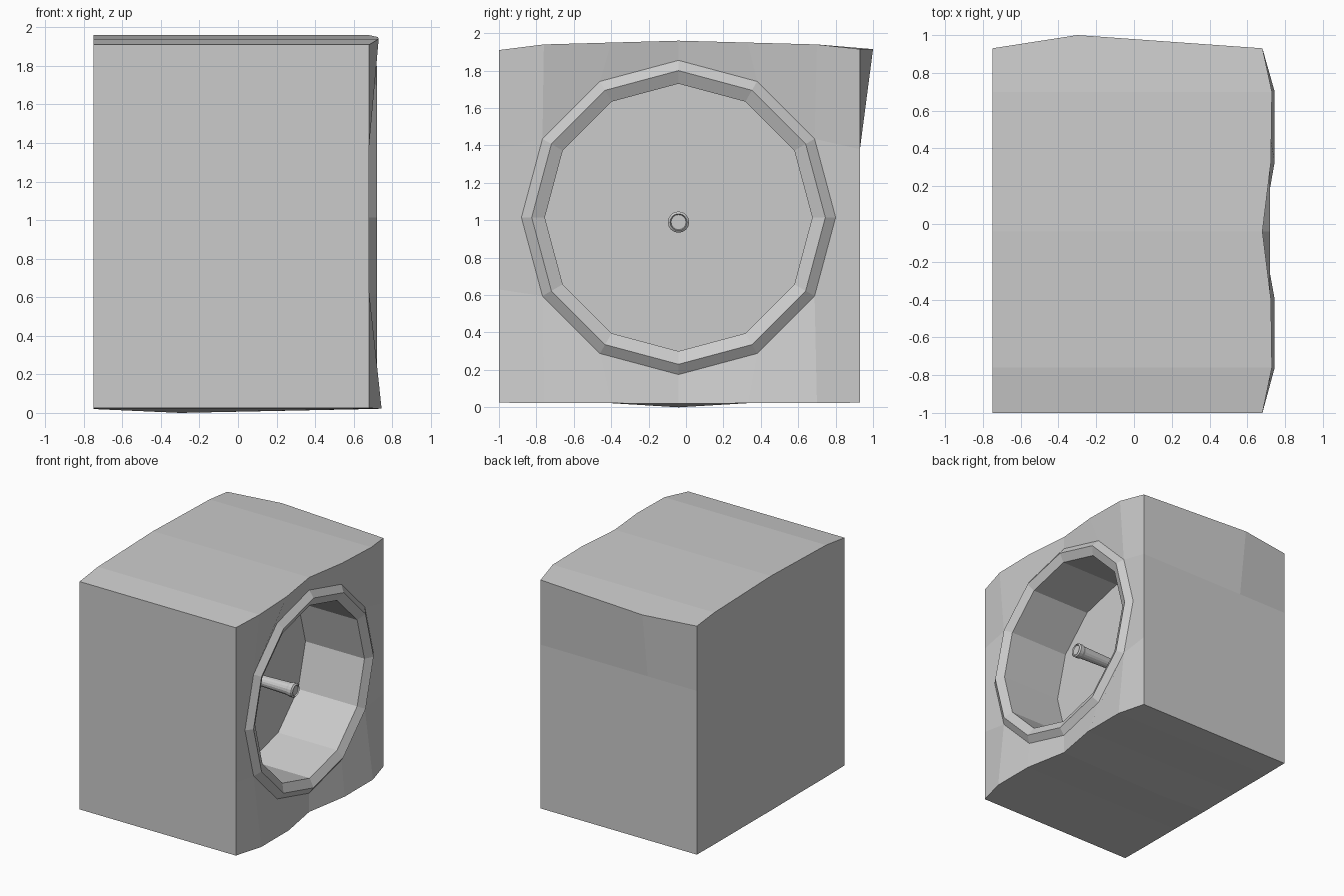
import bpy, bmesh
from math import cos, sin, pi

if "Cube" in bpy.data.objects:
    bpy.data.objects.remove(bpy.data.objects["Cube"])

grey = bpy.data.materials.new("plain_grey")
grey.use_nodes = True
color = (0.6, 0.6, 0.6, 1)
grey.diffuse_color = color
grey.node_tree.nodes["Principled BSDF"].inputs["Base Color"].default_value = color

CY, CZ = -0.04, 1.015          # axis of the round opening
SIDES = 12


def finish(bm, name):
    bmesh.ops.recalc_face_normals(bm, faces=bm.faces)
    mesh = bpy.data.meshes.new(name)
    bm.to_mesh(mesh)
    bm.free()
    mesh.materials.append(grey)
    obj = bpy.data.objects.new(name, mesh)
    bpy.context.collection.objects.link(obj)


def bridge(bm, a, b):
    for i in range(len(a)):
        j = (i + 1) % len(a)
        bm.faces.new((a[i], a[j], b[j], b[i]))


def ring(bm, x, r, y=CY, z=CZ, n=SIDES):
    return [bm.verts.new((x, y + r * cos(2 * pi * k / n), z + r * sin(2 * pi * k / n)))
            for k in range(n)]


# Outline of the block, anticlockwise from the back middle: (x of rim edge, y, z)
back, front = 0.93, -1.0
heights = (0.63, 1.0, 1.38)
top = [(0.73, 0.70, 1.94), (0.725, 0.33, 1.95), (0.68, CY, 1.96),
       (0.725, -0.40, 1.95), (0.73, -0.76, 1.94)]
bottom = [(0.745, y, 0.022) for _, y, _ in reversed(top)]
bottom[2] = (0.68, CY, 0.02)
outline = ([(0.68, back, z) for z in heights[1:]] + [(0.68, back, 1.915)] + top
           + [(0.68, front, 1.91)] + [(0.68, front, z) for z in reversed(heights)]
           + [(0.68, front, 0.025)] + bottom
           + [(0.68, back, 0.025), (0.68, back, heights[0])])

# Block shell: side edge, bulged middle section and flat far end
bm = bmesh.new()
edge = [bm.verts.new(p) for p in outline]
middle = [bm.verts.new((-0.3, y, z)) for _, y, z in outline]
end = [bm.verts.new((-0.75, y, z)) for _, y, z in outline]
middle[2].co.y = 1.0
for v in middle:
    if v.co.z < 0.1 and v.co.y == edge[5].co.y:
        v.co.z = 0.0
bridge(bm, edge, middle)
bridge(bm, middle, end)
bm.faces.new(end)

# Wavy side face joining the outline to the rim; diagonal rim points take a corner
rim = ring(bm, 0.68, 0.84)
o = 0
for k in range(SIDES):
    nxt = rim[(k + 1) % SIDES]
    bm.faces.new((edge[o], edge[(o + 1) % 20], nxt, rim[k]))
    o += 1
    if (k + 1) % 3 == 1 and k % 6 in (0, 3) or (k + 1) in (5, 11):
        if (k + 1) in (1, 5, 7, 11):
            bm.faces.new((edge[o], edge[o + 1], edge[(o + 2) % 20], nxt))
            o += 2

# Raised rim, deep opening and its floor
loops = [rim] + [ring(bm, x, r) for x, r in ((0.72, 0.785), (0.685, 0.715), (0.145, 0.715))]
for a, b in zip(loops, loops[1:]):
    bridge(bm, a, b)
bm.faces.new(loops[-1])
finish(bm, "block_with_round_opening")

# Spindle flaring to a knobbed tip
bm = bmesh.new()
loops = [ring(bm, x, r, CY, 0.99, 16)
         for x, r in ((0.145, 0.04), (0.5, 0.05), (0.52, 0.057), (0.55, 0.057), (0.56, 0.045), (0.55, 0.04))]
for a, b in zip(loops, loops[1:]):
    bridge(bm, a, b)
bm.faces.new(loops[0])
bm.faces.new(loops[-1])
finish(bm, "spindle")
